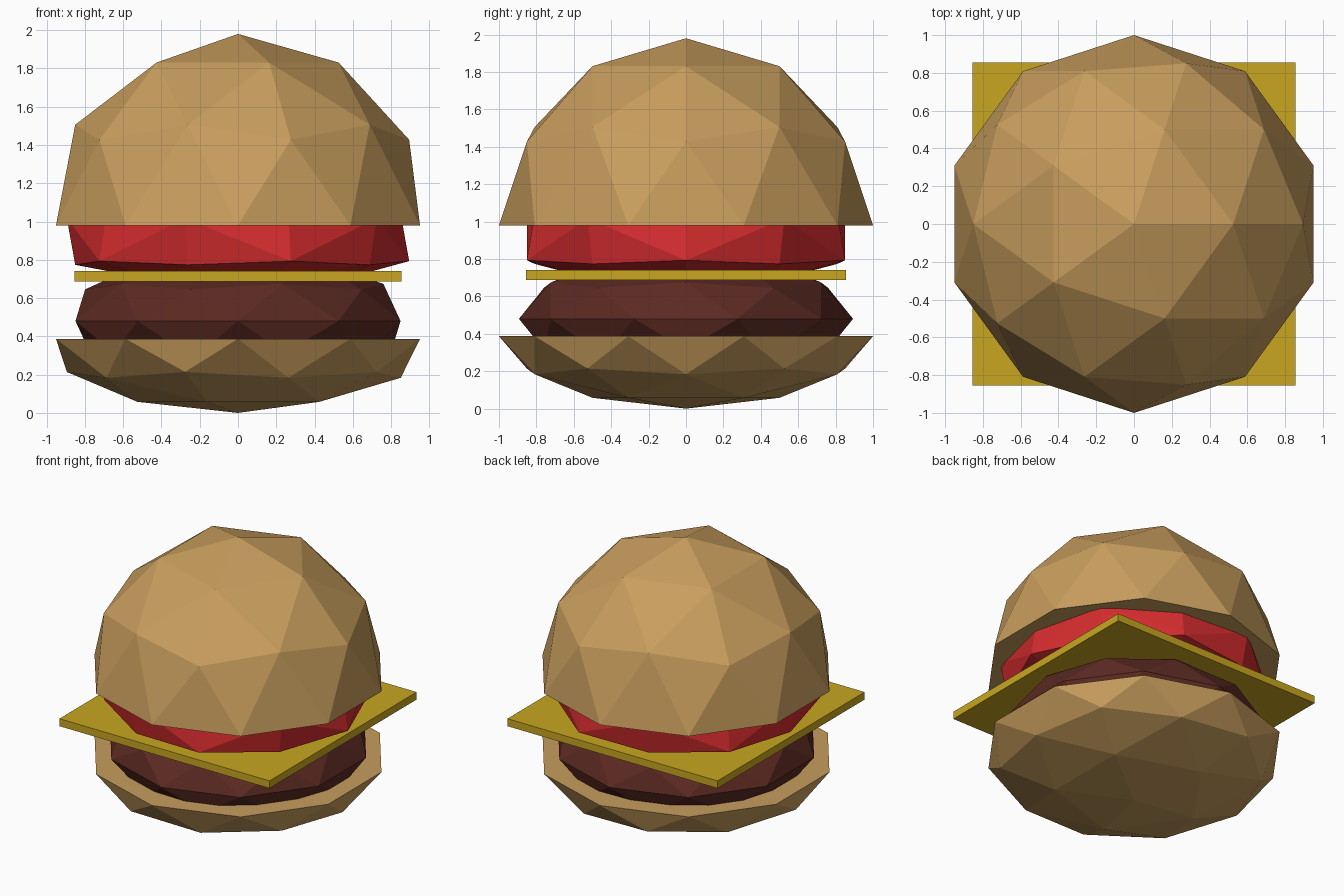
import bpy, bmesh, math
from mathutils import Matrix

if "Cube" in bpy.data.objects:
    bpy.data.objects.remove(bpy.data.objects["Cube"])


def material(name, rgb):
    m = bpy.data.materials.new(name)
    m.diffuse_color = (*rgb, 1)
    m.use_nodes = True
    m.node_tree.nodes["Principled BSDF"].inputs["Base Color"].default_value = m.diffuse_color
    return m


BUN = material("bread", (0.58, 0.34, 0.11))
RED = material("tomato_red", (0.66, 0.025, 0.027))
YELLOW = material("cheese_yellow", (0.58, 0.38, 0.014))
BROWN = material("meat_brown", (0.107, 0.023, 0.016))


def finish(bm, name, mat, z, scale):
    bmesh.ops.scale(bm, vec=scale, verts=bm.verts)
    bmesh.ops.translate(bm, vec=(0, 0, z), verts=bm.verts)
    bmesh.ops.recalc_face_normals(bm, faces=bm.faces)
    me = bpy.data.meshes.new(name)
    bm.to_mesh(me)
    bm.free()
    me.materials.append(mat)
    bpy.context.collection.objects.link(bpy.data.objects.new(name, me))


def ball(turn=0):
    bm = bmesh.new()
    bmesh.ops.create_icosphere(bm, subdivisions=2, radius=1,
                               matrix=Matrix.Rotation(turn, 4, 'Z'))
    return bm


def drop(bm, test):
    bmesh.ops.delete(bm, geom=[v for v in bm.verts if test(v.co.z)], context='VERTS')


def half_ball(side):
    # keep one half of the ball and close it with a flat face
    bm = ball()
    drop(bm, lambda z: z * side < -0.01)
    bmesh.ops.edgeloop_fill(bm, edges=[e for e in bm.edges if e.is_boundary])
    return bm


# Buns
finish(half_ball(1), "top_bun", BUN, 0.98, (1, 1, 1))
finish(half_ball(-1), "bottom_bun", BUN, 0.387, (1, 1, 0.387))

# Patty
finish(ball(math.pi), "patty", BROWN, 0.48, (0.893, 0.893, 0.37))

# Cheese slice
bm = bmesh.new()
bmesh.ops.create_cube(bm, size=1)
finish(bm, "cheese", YELLOW, 0.714, (1.71, 1.71, 0.055))

# Tomato: squashed ball without its equator, so the side is a steep wall
bm = ball(math.pi)
drop(bm, lambda z: abs(z) < 0.01)
bmesh.ops.convex_hull(bm, input=bm.verts)
finish(bm, "tomato", RED, 0.905, (1, 1, 0.25))
